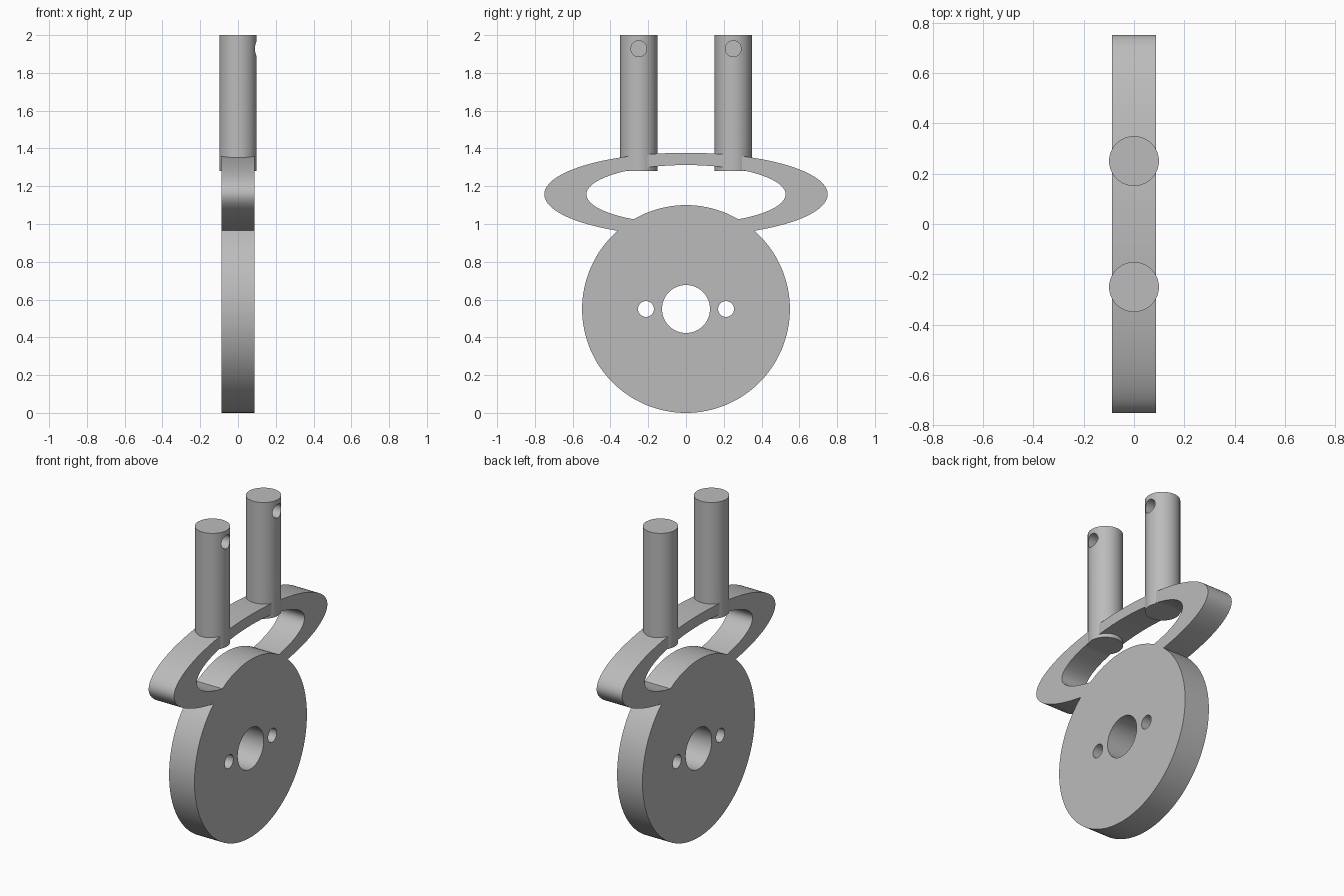
import bpy
import math

if "Cube" in bpy.data.objects:
    bpy.data.objects.remove(bpy.data.objects["Cube"])

HALF = 0.087            # half thickness of the plate
WHEEL_Z = 0.55          # wheel centre height
RING_Z = 1.157          # ring centre height

grey = bpy.data.materials.new("plain grey")
grey.use_nodes = True
colour = (0.5, 0.5, 0.5, 1)
grey.diffuse_color = colour
grey.node_tree.nodes["Principled BSDF"].inputs["Base Color"].default_value = colour


def drum(name, y, z, ry, rz, x0=-HALF, x1=HALF, sides=96):
    """Round or oval drum lying along x, from x0 to x1."""
    bpy.ops.mesh.primitive_cylinder_add(
        vertices=sides, radius=1, depth=1,
        location=((x0 + x1) / 2, y, z), rotation=(0, math.pi / 2, 0))
    ob = bpy.context.object
    ob.name = name
    ob.scale = (rz, ry, x1 - x0)
    bpy.ops.object.transform_apply(location=True, rotation=True, scale=True)
    ob.data.materials.append(grey)
    return ob


def combine(body, tool, operation):
    """Apply a boolean to the body and discard the tool."""
    mod = body.modifiers.new(operation.lower(), "BOOLEAN")
    mod.operation = operation
    mod.solver = "EXACT"
    mod.object = tool
    bpy.context.view_layer.objects.active = body
    bpy.ops.object.modifier_apply(modifier=mod.name)
    bpy.data.objects.remove(tool)


# Oval ring with its opening
body = drum("wheel_ring_and_pins", 0, RING_Z, 0.75, 0.22, sides=160)
combine(body, drum("ring_opening", 0, RING_Z, 0.527, 0.155, -0.2, 0.2, 128), "DIFFERENCE")

# Wheel overlapping the lower part of the ring, with three through holes
combine(body, drum("wheel", 0, WHEEL_Z, 0.55, 0.55, sides=128), "UNION")
for y, r in ((0, 0.127), (0.212, 0.042), (-0.212, 0.042)):
    combine(body, drum("wheel_hole", y, WHEEL_Z, r, r, -0.2, 0.2, 64), "DIFFERENCE")

# Two upright pins, each with a blind hole on the +x side
for y in (-0.25, 0.25):
    bpy.ops.mesh.primitive_cylinder_add(
        vertices=64, radius=0.099, depth=0.72, location=(0, y, 1.64))
    pin = bpy.context.object
    pin.name = "pin"
    bpy.ops.object.transform_apply(location=True)
    pin.data.materials.append(grey)
    combine(pin, drum("pin_hole", y, 1.928, 0.042, 0.042, 0.0, 0.2, 48), "DIFFERENCE")
    combine(body, pin, "UNION")

# Smooth curved walls, keep rims crisp
bpy.ops.object.select_all(action="DESELECT")
body.select_set(True)
bpy.context.view_layer.objects.active = body
bpy.ops.object.shade_smooth_by_angle(angle=math.radians(30))
